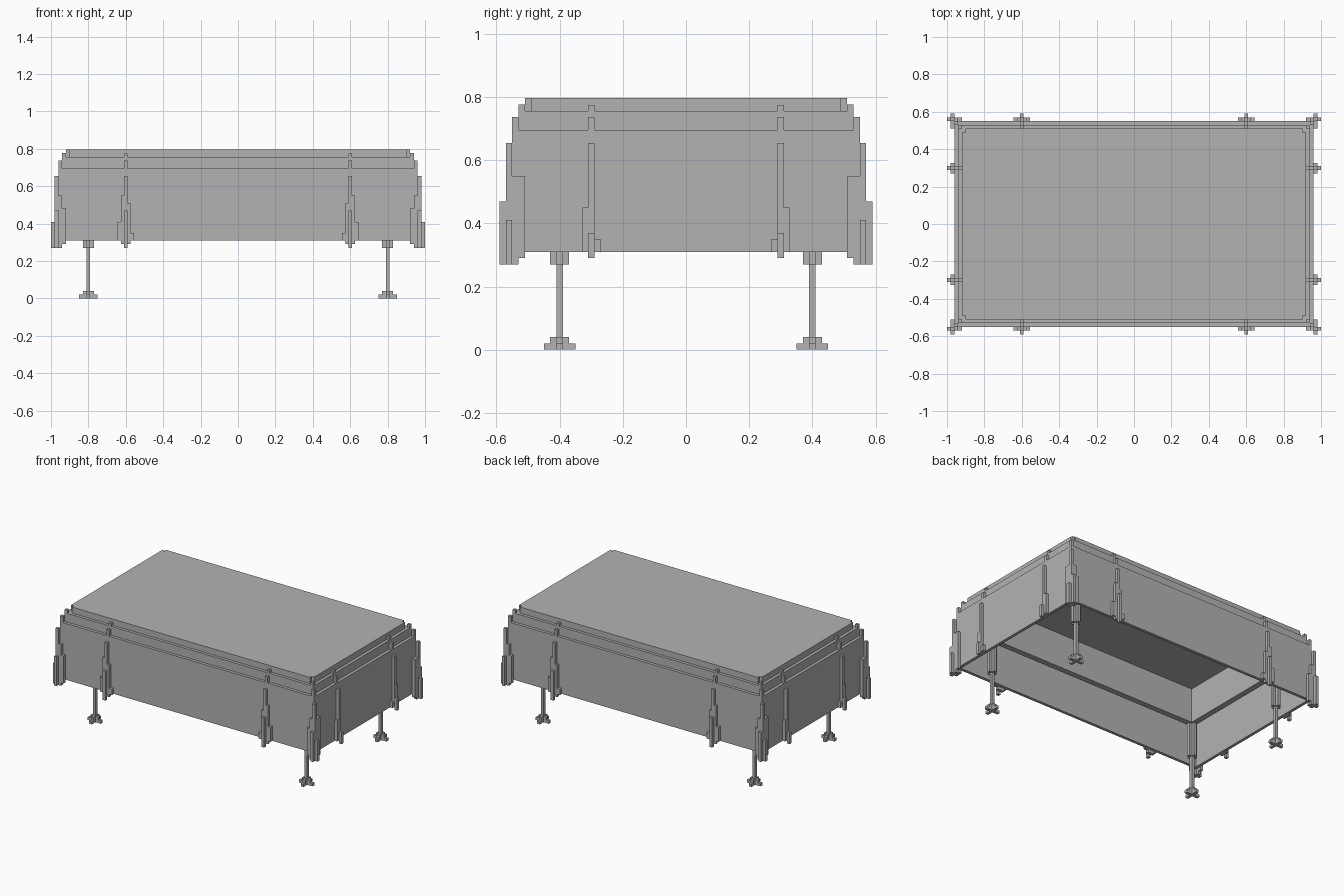
import bpy
import bmesh
from mathutils import Matrix, Vector

cube = bpy.data.objects.get("Cube")
if cube:
    bpy.data.objects.remove(cube, do_unlink=True)

grey = bpy.data.materials.new("plain_grey")
grey.use_nodes = True
colour = (0.45, 0.45, 0.45, 1)
grey.diffuse_color = colour
grey.node_tree.nodes["Principled BSDF"].inputs["Base Color"].default_value = colour

V = 0.02                     # width of one block
SIGNS = (-1, 1)
SKIRT_X, SKIRT_Y = 0.96, 0.55


def add_box(bm, x, y, z):
    """Box from (low, high) ranges on each axis."""
    lows, highs = zip(x, y, z)
    lo, hi = Vector(lows), Vector(highs)
    m = Matrix.Translation((lo + hi) / 2) @ Matrix.Diagonal((*(hi - lo), 1))
    bmesh.ops.create_cube(bm, size=1, matrix=m)


def make(name, boxes):
    bm = bmesh.new()
    for b in boxes:
        add_box(bm, *b)
    mesh = bpy.data.meshes.new(name)
    bm.to_mesh(mesh)
    bm.free()
    mesh.materials.append(grey)
    obj = bpy.data.objects.new(name, mesh)
    bpy.context.collection.objects.link(obj)
    return obj


def span(c, half):
    return (c - half, c + half)


def ring(hx, hy, t, z):
    """Four walls around a rectangle, t thick."""
    boxes = [(span(0, hx), span(s * (hy - t / 2), t / 2), z) for s in SIGNS]
    boxes += [(span(s * (hx - t / 2), t / 2), span(0, hy - t), z) for s in SIGNS]
    return boxes


def mirrored(rng, s):
    return tuple(sorted((rng[0] * s, rng[1] * s)))


def cross(x, y, half, z):
    """Plus-shaped layer centred on a leg."""
    h = V / 2
    return [(span(x, half), span(y, h), z),
            (span(x, h), span(y, h + (half - h)), z)]


# Cloth: notched top, stepped hem band, hanging skirt
z_top = (0.755, 0.797)
make("cloth_top", [(span(0, 0.90), span(0, 0.51), z_top),
                   (span(0, 0.92), span(0, 0.49), z_top)])
make("cloth_band", ring(0.94, 0.53, 2 * V, (0.695, 0.755)))
make("cloth_skirt", ring(SKIRT_X, SKIRT_Y, V, (0.31, 0.695))
     + ring(0.94, 0.53, V, (0.675, 0.695)))

# Table under the cloth
make("table_top", [(span(0, 0.90), span(0, 0.49), (0.735, 0.755))])
make("table_apron", ring(0.82, 0.42, 2 * V, (0.50, 0.735)))

# Legs with sleeves and cross feet
for sx in SIGNS:
    for sy in SIGNS:
        x, y = 0.80 * sx, 0.40 * sy
        boxes = cross(x, y, 0.05, (0, 0.02)) + cross(x, y, 0.03, (0.02, 0.04))
        boxes.append((span(x, 0.01), span(y, 0.01), (0.04, 0.27)))
        boxes += cross(x, y, 0.03, (0.27, 0.60))
        make("table_leg", boxes)

# Folds: (first offset, last offset, bottom, top, layer outside the skirt)
# Offsets run along the wall, positive towards the nearer corner.
BUMPS = [(-0.01, 0.01, 0.755, 0.775, -2), (-0.01, 0.01, 0.695, 0.737, -1)]
LONG_FOLD = BUMPS + [
    (-0.01, 0.01, 0.29, 0.655, 0), (0.01, 0.025, 0.29, 0.55, 0),
    (0.025, 0.045, 0.31, 0.41, 0), (-0.025, -0.01, 0.29, 0.51, 0),
    (-0.045, -0.025, 0.31, 0.35, 0), (-0.01, 0.01, 0.27, 0.47, 1)]
SHORT_FOLD = BUMPS + [
    (-0.01, 0.01, 0.31, 0.655, 0), (0.01, 0.027, 0.31, 0.45, 0),
    (-0.03, -0.01, 0.31, 0.35, 0), (-0.01, 0.01, 0.29, 0.37, 1)]


def fold(centre, wall, pieces, sx, sy, along_x):
    boxes = []
    for a, b, z0, z1, layer in pieces:
        along = (centre + a, centre + b)
        out = (wall + layer * V, wall + layer * V + V)
        x, y = (along, out) if along_x else (out, along)
        boxes.append((mirrored(x, sx), mirrored(y, sy), (z0, z1)))
    return boxes


for sx in SIGNS:
    for sy in SIGNS:
        make("long_side_fold", fold(0.60, SKIRT_Y, LONG_FOLD, sx, sy, True))
        make("short_side_fold", fold(0.30, SKIRT_X, SHORT_FOLD, sx, sy, False))

# Corner folds: (x steps, y steps from the skirt corner, bottom, top)
CORNER = [(-2, -2, 0.695, 0.777), (-1, -1, 0.31, 0.737), (0, 0, 0.27, 0.655),
          (1, 0, 0.27, 0.41), (0, 1, 0.27, 0.47),
          (-1, 0, 0.27, 0.55), (-2, 0, 0.29, 0.48),
          (0, -1, 0.27, 0.55), (0, -2, 0.29, 0.55)]
for sx in SIGNS:
    for sy in SIGNS:
        boxes = []
        for i, j, z0, z1 in CORNER:
            x, y = SKIRT_X + i * V, SKIRT_Y + j * V
            boxes.append((mirrored((x, x + V), sx),
                          mirrored((y, y + V), sy), (z0, z1)))
        make("corner_fold", boxes)
